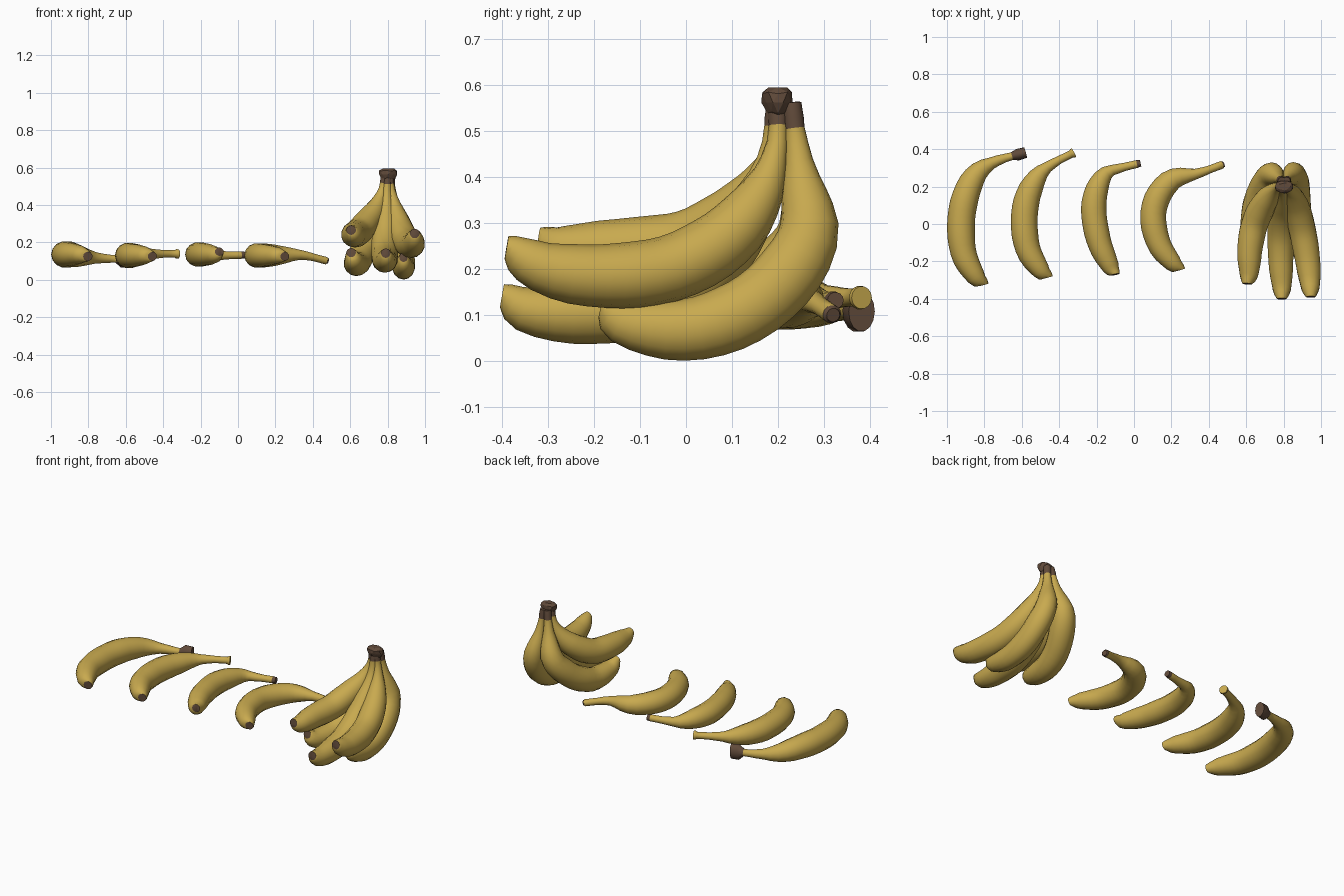
import bpy, bmesh, math, random
from mathutils import Vector

random.seed(4)
if "Cube" in bpy.data.objects:
    bpy.data.objects.remove(bpy.data.objects["Cube"], do_unlink=True)


def make_material(name, colour):
    mat = bpy.data.materials.new(name)
    mat.diffuse_color = colour
    mat.use_nodes = True
    bsdf = mat.node_tree.nodes["Principled BSDF"]
    bsdf.inputs["Base Color"].default_value = colour
    bsdf.inputs["Roughness"].default_value = 0.7
    return mat


PEEL = make_material("ripe yellow peel", (0.58, 0.4, 0.078, 1))
STALK = make_material("dry brown stalk", (0.12, 0.07, 0.043, 1))
SIDES = 14
# Thickness of the fruit from blossom tip (0) to where the neck begins (1)
BODY = [(0, .025), (.03, .037), (.08, .049), (.2, .063), (.4, .071),
        (.65, .071), (.8, .063), (.9, .049), (1, .03)]


def lookup(keys, s):
    for (a, ra), (b, rb) in zip(keys, keys[1:]):
        if s <= b:
            return ra + (rb - ra) * (s - a) / (b - a)
    return keys[-1][1]


def smooth_path(points, steps=12):
    """Catmull-Rom curve through the points, with running length."""
    p = [Vector(q) for q in points]
    p = [p[0] * 2 - p[1]] + p + [p[-1] * 2 - p[-2]]
    out = []
    for a, b, c, d in zip(p, p[1:], p[2:], p[3:]):
        for i in range(steps):
            t = i / steps
            out.append(0.5 * (2 * b + (c - a) * t + (2 * a - 5 * b + 4 * c - d) * t * t
                              + (3 * b - a - 3 * c + d) * t ** 3))
    out.append(p[-2])
    total, lengths = 0, [0]
    for a, b in zip(out, out[1:]):
        total += (b - a).length
        lengths.append(total)
    return out, [v / total for v in lengths]


def point_at(path, s):
    pts, lengths = path
    for i in range(len(pts) - 1):
        if s <= lengths[i + 1]:
            f = (s - lengths[i]) / (lengths[i + 1] - lengths[i])
            return pts[i].lerp(pts[i + 1], f)
    return pts[-1].copy()


def finish(bm, name):
    bmesh.ops.recalc_face_normals(bm, faces=bm.faces)
    mesh = bpy.data.meshes.new(name)
    bm.to_mesh(mesh)
    bm.free()
    mesh.materials.append(PEEL)
    mesh.materials.append(STALK)
    obj = bpy.data.objects.new(name, mesh)
    bpy.context.collection.objects.link(obj)
    return obj


def banana(name, points, ref, neck, stalk, end, size=1.0, aspect=1.0, end_aspect=1.0, dry=True):
    """Sweep rings along the path; the blossom cap and a dry stalk end are brown."""
    path = smooth_path(points)
    keys = [(s * neck, r * size) for s, r in BODY]
    keys += [((neck + 1) / 2, .021), (1 - stalk, .021), (1 - stalk * .6, end), (1, end * .95)]
    cut = 1 - stalk
    stations = [0, .014, .035, .065] + [.1 + (cut - .1) * i / 20 for i in range(21)]
    stations += [1 - stalk * .6, 1]
    bm = bmesh.new()
    rings = []
    for s in stations:
        centre = point_at(path, s)
        along = (point_at(path, min(1, s + .02)) - point_at(path, max(0, s - .02))).normalized()
        if s < .03:  # blossom end is cut square to the front
            along = (along + Vector((0, 2 if s == 0 else .5, 0))).normalized()
        side = along.cross(Vector(ref)).normalized()
        up = side.cross(along) * (end_aspect if s > cut + 1e-6 else aspect)
        r = lookup(keys, s)
        rings.append([bm.verts.new(centre + r * (math.cos(a) * side + math.sin(a) * up))
                      for a in (math.tau * k / SIDES for k in range(SIDES))])
    for j, (lo, hi) in enumerate(zip(rings, rings[1:])):
        for k in range(SIDES):
            n = (k + 1) % SIDES
            face = bm.faces.new((lo[k], lo[n], hi[n], hi[k]))
            face.material_index = int(dry and stations[j] >= cut - 1e-6)
    bm.faces.new(rings[0]).material_index = 1
    bm.faces.new(rings[-1]).material_index = int(dry)
    obj = finish(bm, name)
    bpy.ops.object.select_all(action='DESELECT')
    obj.select_set(True)
    bpy.context.view_layer.objects.active = obj
    bpy.ops.object.shade_smooth_by_angle(angle=math.radians(50))


def loose(name, plan, heights, stalk, end, size=1.0, end_aspect=1.0, dry=True):
    """A fruit lying flat: plan outline plus tip, body, neck and stalk heights."""
    tip, body, stem, stem_end = heights
    zs = [tip] + [body] * (len(plan) - 4) + [(body + stem) / 2, stem, stem_end]
    banana(name, [(x, y, z) for (x, y), z in zip(plan, zs)], (0, 0, 1), .8, stalk, end,
           size, .96, end_aspect, dry)


# Single fruits in a row
loose("single_banana_1", [(-.803, -.325), (-.85, -.275), (-.91, -.16), (-.925, 0), (-.9, .15),
                          (-.84, .27), (-.74, .335), (-.58, .382)],
      (.125, .135, .115, .108), .08, .031, 1.04, 1.5)
loose("single_banana_2", [(-.458, -.285), (-.5, -.245), (-.565, -.14), (-.587, 0), (-.57, .14),
                          (-.51, .26), (-.43, .325), (-.32, .382)],
      (.125, .13, .138, .138), .02, .026, dry=False)
loose("single_banana_3", [(-.1, -.27), (-.125, -.23), (-.185, -.1), (-.215, .06), (-.2, .18),
                          (-.15, .27), (-.07, .3), (.035, .325)],
      (.15, .135, .13, .132), .025, .019, .95)
loose("single_banana_4", [(.25, -.245), (.205, -.205), (.135, -.11), (.102, .03), (.13, .15),
                          (.21, .24), (.34, .27), (.48, .32)],
      (.125, .13, .132, .1), .01, .016, .97)

# Bunch of five hanging from one crown
BUNCH = {
    "bunch_right_upper": [(.945, -.39, .247), (.94, -.3, .2), (.925, -.17, .185), (.9, -.03, .203),
                          (.87, .09, .27), (.84, .167, .37), (.82, .198, .47), (.81, .2, .55)],
    "bunch_left_upper": [(.605, -.32, .265), (.615, -.26, .243), (.62, -.13, .242), (.645, 0, .255),
                         (.69, .1, .31), (.735, .163, .38), (.77, .198, .47), (.785, .2, .55)],
    "bunch_middle": [(.79, -.4, .142), (.79, -.33, .108), (.785, -.2, .105), (.785, -.07, .13),
                     (.785, .05, .205), (.79, .135, .32), (.795, .18, .43), (.8, .195, .55)],
    "bunch_right_lower": [(.885, -.185, .12), (.885, -.12, .08), (.885, .01, .069), (.88, .13, .11),
                          (.872, .218, .185), (.855, .267, .28), (.832, .25, .4), (.815, .23, .56)],
    "bunch_left_lower": [(.605, -.185, .145), (.62, -.13, .1), (.635, 0, .087), (.655, .11, .125),
                         (.69, .2, .19), (.73, .264, .28), (.765, .25, .4), (.79, .23, .56)],
}
for name, points in BUNCH.items():
    slim = .9 if name == "bunch_right_lower" else 1
    banana(name, points, (1, 0, 0), .85, .065 if "lower" in name else .045, .022, 1.02, slim)

# Rough cut crown joining the stalks, wider at the top
bm = bmesh.new()
bmesh.ops.create_icosphere(bm, subdivisions=2, radius=1)
for v in bm.verts:
    spread = random.uniform(.88, 1.06) * (1 + .25 * v.co.z)
    v.co = Vector((.802 + .05 * spread * v.co.x, .2 + .035 * spread * v.co.y,
                   .562 + .033 * max(-1, min(1, v.co.z * 1.3))))
for f in bm.faces:
    f.material_index = 1
finish(bm, "bunch_crown")
